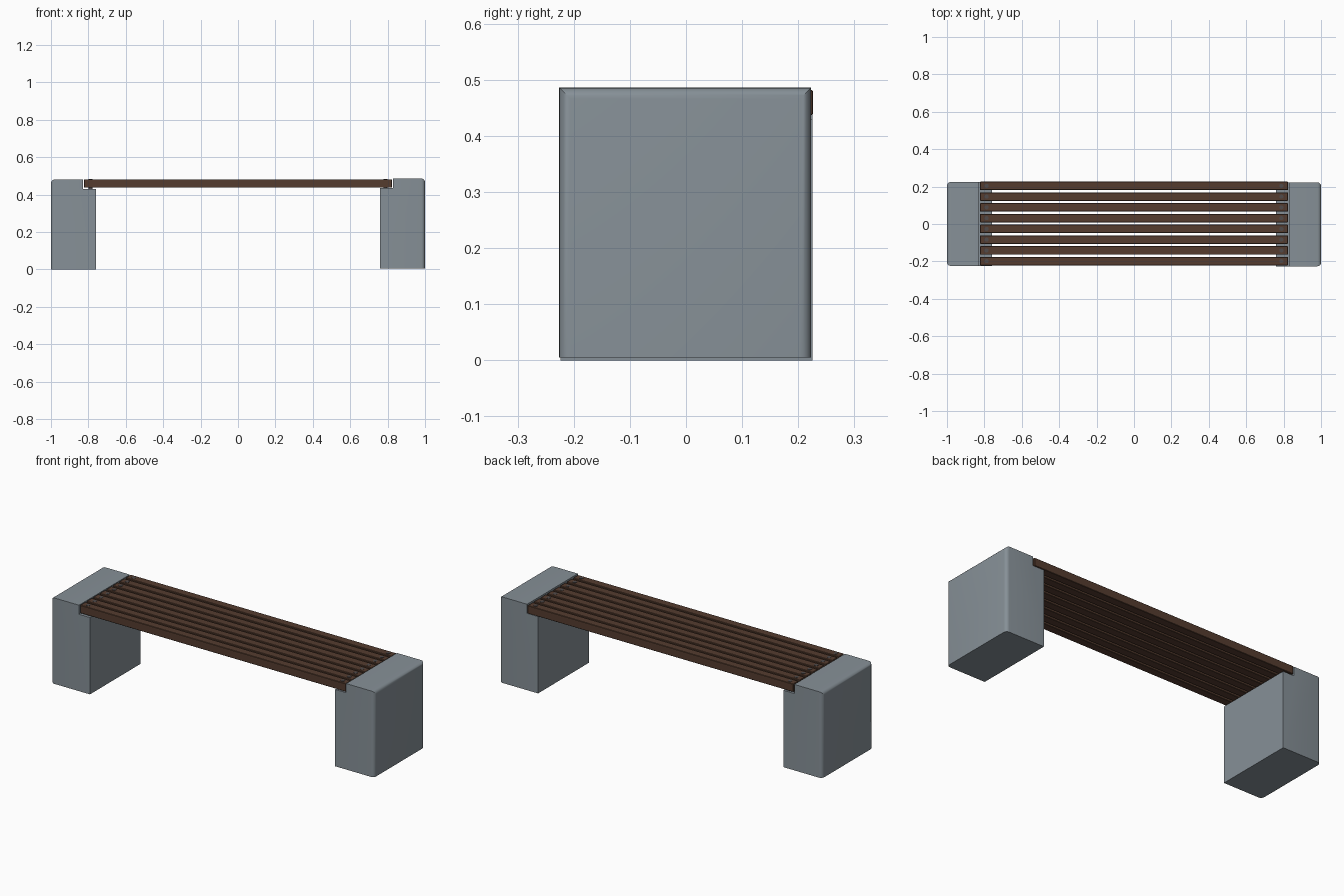
import bpy, bmesh
from mathutils import Matrix

if "Cube" in bpy.data.objects:
    bpy.data.objects.remove(bpy.data.objects["Cube"])


def material(name, color):
    m = bpy.data.materials.new(name)
    m.diffuse_color = color
    m.use_nodes = True
    m.node_tree.nodes["Principled BSDF"].inputs["Base Color"].default_value = m.diffuse_color
    return m


wood = material("dark_wood", (0.09, 0.045, 0.028, 1))
concrete = material("concrete", (0.24, 0.28, 0.31, 1))
steel = material("dark_steel", (0.08, 0.07, 0.07, 1))


def finish(bm, name, mat):
    bmesh.ops.recalc_face_normals(bm, faces=bm.faces)
    me = bpy.data.meshes.new(name)
    bm.to_mesh(me)
    bm.free()
    me.materials.append(mat)
    ob = bpy.data.objects.new(name, me)
    bpy.context.collection.objects.link(ob)
    bpy.context.view_layer.objects.active = ob
    ob.select_set(True)
    bpy.ops.object.shade_smooth_by_angle(angle=0.6)
    ob.select_set(False)
    return ob


# Concrete end block: stepped profile with rounded outer edges
def support(name, side, y, z):
    profile = [(1, 0), (1, 0.481), (0.828, 0.481), (0.828, 0.43), (0.76, 0.43), (0.76, 0)]
    bm = bmesh.new()
    face = bm.faces.new([bm.verts.new((side * px, y - 0.2245, pz + z)) for px, pz in profile])
    ext = bmesh.ops.extrude_face_region(bm, geom=[face])
    moved = [v for v in ext["geom"] if isinstance(v, bmesh.types.BMVert)]
    bmesh.ops.translate(bm, verts=moved, vec=(0, 0.449, 0))
    outer = [e for e in bm.edges
             if all(abs(v.co.x) > 0.999 for v in e.verts)
             and max(v.co.z for v in e.verts) > 0.1]
    bmesh.ops.bevel(bm, geom=outer, offset=0.02, segments=5, profile=0.5, affect='EDGES')
    finish(bm, name, concrete)


support("left_support", -1, 0.0005, 0)
support("right_support", 1, -0.0015, 0.005)

# Slats with small softened edges, and a bolt through each end
PITCH, WIDTH, TOP, BOTTOM = 0.0575, 0.045, 0.482, 0.437
for i in range(8):
    y = 0.0025 + (i - 3.5) * PITCH
    bm = bmesh.new()
    bmesh.ops.create_cube(bm, size=1, matrix=Matrix.Translation((0, y, (TOP + BOTTOM) / 2))
                          @ Matrix.Diagonal((1.646, WIDTH, TOP - BOTTOM, 1)))
    bmesh.ops.bevel(bm, geom=bm.edges[:], offset=0.002, segments=1, affect='EDGES')
    finish(bm, f"slat_{i + 1}", wood)
    for side, label in ((-1, "left"), (1, "right")):
        bm = bmesh.new()
        bmesh.ops.create_cone(bm, cap_ends=True, segments=16, radius1=0.011, radius2=0.011,
                              depth=0.053, matrix=Matrix.Translation((side * 0.788, y, 0.457)))
        finish(bm, f"{label}_bolt_{i + 1}", steel)
